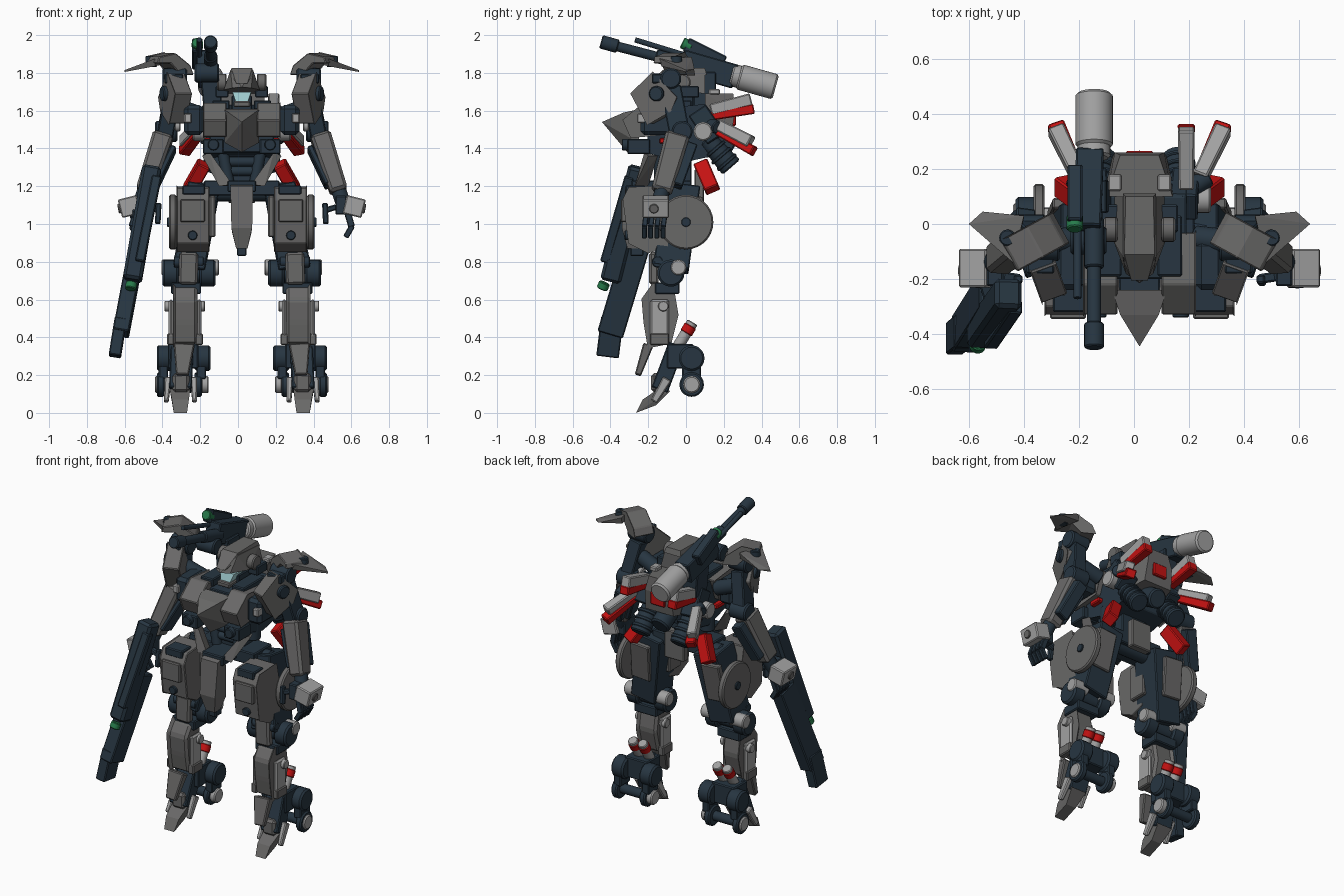
import bpy, bmesh, math
from mathutils import Vector, Matrix

if "Cube" in bpy.data.objects:
    bpy.data.objects.remove(bpy.data.objects["Cube"])

CX = 0.02  # symmetry plane of the body


def mat(name, c):
    m = bpy.data.materials.new(name)
    m.diffuse_color = (*c, 1)
    m.use_nodes = True
    m.node_tree.nodes["Principled BSDF"].inputs["Base Color"].default_value = m.diffuse_color
    return m


DARK = mat("dark_blue", (.02, .036, .053))
GREY = mat("mid_grey", (.14, .138, .136))
LIGHT = mat("light_grey", (.36, .36, .36))
RED = mat("red", (.55, .006, .006))
GREEN = mat("green", (.02, .2, .07))
CYAN = mat("visor", (.35, .6, .62))


def emit(name, bm, m, mirror, bevel=0, smooth=False):
    if bevel:
        bmesh.ops.bevel(bm, geom=bm.edges[:], offset=bevel, segments=1, affect='EDGES', clamp_overlap=True)
    for s in (1, -1) if mirror else (1,):
        b = bm.copy()
        bmesh.ops.transform(b, matrix=Matrix.Translation((CX, 0, 0)) @ Matrix.Diagonal((s, 1, 1, 1)), verts=b.verts)
        bmesh.ops.recalc_face_normals(b, faces=b.faces)
        me = bpy.data.meshes.new(name)
        b.to_mesh(me)
        b.free()
        me.materials.append(m)
        if smooth:
            me.shade_smooth()
            me.set_sharp_from_angle(angle=math.radians(35))
        tag = ("_left" if s > 0 else "_right") if mirror else ""
        bpy.context.collection.objects.link(bpy.data.objects.new(name + tag, me))
    bm.free()


def frame(p0, p1):
    p0, p1 = Vector(p0), Vector(p1)
    d = (p1 - p0).normalized()
    a = Vector((0, 1, 0)) if abs(d.x) > .9 else Vector((1, 0, 0))
    u = (a - d * a.dot(d)).normalized()
    return p0, p1, u, d.cross(u)


def beam(name, p0, p1, w, d, m, mirror=True, taper=1, bevel=.006):
    # box running from p0 to p1, w across and d deep, end scaled by taper
    p0, p1, u, v = frame(p0, p1)
    bm = bmesh.new()
    rings = [[bm.verts.new(p + u * (w * k / 2 * i) + v * (d * k / 2 * j))
              for i, j in ((-1, -1), (1, -1), (1, 1), (-1, 1))] for p, k in ((p0, 1), (p1, taper))]
    bm.faces.new(rings[0])
    bm.faces.new(rings[1])
    for i in range(4):
        bm.faces.new((rings[0][i], rings[0][i - 1], rings[1][i - 1], rings[1][i]))
    emit(name, bm, m, mirror, bevel)


def box(name, c, s, m, mirror=True, bevel=.006):
    h = Vector((0, 0, s[2] / 2))
    beam(name, Vector(c) - h, Vector(c) + h, s[0], s[1], m, mirror, 1, bevel)


def cyl(name, p0, p1, r, m, mirror=True, r2=None, n=20):
    p0, p1, u, v = frame(p0, p1)
    bm = bmesh.new()
    ch = min(r * .15, (p1 - p0).length * .2)
    d = (p1 - p0).normalized() * ch
    r2 = r if r2 is None else r2
    ang = [2 * math.pi * i / n for i in range(n)]
    rings = [[bm.verts.new(p + (u * math.cos(a) + v * math.sin(a)) * q) for a in ang]
             for p, q in ((p0, r - ch), (p0 + d, r), (p1 - d, r2), (p1, r2 - ch * r2 / r))]
    bm.faces.new(rings[0])
    bm.faces.new(rings[-1])
    for a, b in zip(rings, rings[1:]):
        for i in range(n):
            bm.faces.new((a[i], a[i - 1], b[i - 1], b[i]))
    emit(name, bm, m, mirror, 0, True)


def prism(name, prof, axis, a, b, m, mirror=True, bevel=.005, yaw=0):
    # 2D profile in the plane across the axis, extruded from a to b
    put = {'x': lambda p, t: (t, p[0], p[1]), 'y': lambda p, t: (p[0], t, p[1]), 'z': lambda p, t: (*p, t)}[axis]
    bm = bmesh.new()
    f = [[bm.verts.new(put(p, t)) for p in prof] for t in (a, b)]
    bm.faces.new(f[0])
    bm.faces.new(f[1])
    for i in range(len(prof)):
        bm.faces.new((f[0][i], f[0][i - 1], f[1][i - 1], f[1][i]))
    c = sum((v.co for v in bm.verts), Vector()) / len(bm.verts)
    bmesh.ops.rotate(bm, verts=bm.verts, cent=c, matrix=Matrix.Rotation(yaw, 3, 'Z'))
    emit(name, bm, m, mirror, bevel)


def hull(name, pts, m, mirror=False, sym=True):
    # convex solid; sym adds each point reflected in x
    bm = bmesh.new()
    for x, y, z in pts:
        bm.verts.new((x, y, z))
        if sym and x:
            bm.verts.new((-x, y, z))
    bmesh.ops.convex_hull(bm, input=bm.verts[:])
    bmesh.ops.dissolve_limit(bm, angle_limit=.02, verts=bm.verts[:], edges=bm.edges[:])
    emit(name, bm, m, mirror)


# Legs: thigh, hip disc, knee, shin
beam("thigh_core", (.2, -.02, 1.2), (.28, -.08, .76), .17, .19, DARK)
prism("thigh_armour", [(-.33, 1.13), (-.3, 1.19), (-.13, 1.2), (-.1, 1.05), (-.1, .88), (-.2, .85), (-.3, .9)], 'x', .17, .345, GREY)
box("thigh_front_panel", (.26, -.33, 1.07), (.13, .03, .12), GREY)
box("thigh_top_block", (.255, -.27, 1.18), (.12, .1, .05), DARK)
cyl("thigh_bolt", (.26, -.325, .94), (.26, -.28, .94), .025, DARK)
box("thigh_inner_plate", (.155, -.12, 1.04), (.03, .12, .22), GREY)
cyl("hip_disc", (.345, 0, 1.01), (.385, 0, 1.01), .145, GREY, n=28)
cyl("hip_disc_hub", (.38, 0, 1.01), (.395, 0, 1.01), .025, DARK)
beam("thigh_rear_plate", (.25, .075, 1.14), (.27, .03, .9), .13, .04, GREY)
cyl("knee_axle", (.15, -.08, .74), (.41, -.08, .74), .05, DARK)
for i, x in enumerate((.14, .335)):
    cyl(f"knee_roller_{i}", (x, -.08, .74), (x + .085, -.08, .74), .072, DARK)
    cyl(f"knee_cap_{i}", (x - .02, -.04, .77), (x + .09, -.04, .77), .042, LIGHT)
beam("knee_guard", (.28, -.17, .85), (.285, -.17, .68), .1, .05, GREY, bevel=.012)
cyl("knee_front_bar", (.2, -.15, .8), (.36, -.15, .8), .03, DARK)
prism("shin_armour", [(-.22, .6), (-.17, .67), (-.08, .67), (-.055, .52), (-.09, .38), (-.19, .36), (-.21, .48)], 'x', .235, .365, GREY, bevel=.015)
box("shin_collar", (.295, -.1, .66), (.16, .13, .06), DARK)
for i, x in enumerate((.215, .365)):
    box(f"shin_side_{i}", (x + .01, -.14, .5), (.025, .1, .2), LIGHT, bevel=.01)
    box(f"shin_foot_{i}", (x + .01, -.14, .39), (.04, .1, .06), GREY)
    cyl(f"shin_roller_{i}", (x - .02, -.12, .565), (x + .045, -.12, .565), .028, LIGHT)
    cyl(f"calf_piston_{i}", (.265 + .07 * i, -.05, .34), (.265 + .07 * i, .035, .48), .03, LIGHT)
    cyl(f"calf_band_{i}", (.265 + .07 * i, .0, .422), (.265 + .07 * i, .025, .463), .034, RED)
# Ankles and feet
box("ankle_block", (.31, -.03, .3), (.16, .14, .13), DARK)
for i, x in enumerate((.165, .365)):
    cyl(f"ankle_wheel_{i}", (x, .03, .29), (x + .085, .03, .29), .068, DARK)
    cyl(f"heel_wheel_{i}", (x + .045, .03, .15), (x + .085, .03, .15), .065, DARK)
    cyl(f"heel_hub_{i}", (x + .01 + .045 * i, .03, .15), (x + .05 + .045 * i, .03, .15), .045, LIGHT)
    box(f"heel_strut_{i}", (x + .05, .03, .22), (.05, .1, .08), DARK)
    beam(f"side_toe_{i}", (.255 + .135 * i, -.1, .18), (.25 + .15 * i, -.17, .06), .035, .05, LIGHT, taper=.7)
cyl("heel_axle", (.21, .03, .15), (.45, .03, .15), .03, DARK)
beam("foot_core", (.315, -.05, .36), (.325, -.14, .12), .12, .09, DARK)
beam("ankle_guard", (.305, -.2, .36), (.315, -.255, .2), .11, .055, GREY, taper=.6)
hull("toe_blade", [(.29, -.265, 0), (.36, -.265, 0), (.28, -.23, .07), (.37, -.23, .07), (.27, -.12, .145),
                   (.385, -.12, .145), (.275, -.085, .115), (.38, -.085, .115), (.29, -.16, .04), (.36, -.16, .04)], GREY, True, False)
box("foot_top", (.322, -.15, .16), (.09, .07, .1), GREY, bevel=.015)

# Pelvis and waist
box("pelvis", (0, -.06, 1.19), (.4, .18, .08), DARK, False)
cyl("hip_axle", (-.25, -.04, 1.17), (.25, -.04, 1.17), .05, DARK, False)
box("waist", (0, -.05, 1.3), (.18, .16, .2), DARK, False)
hull("crotch_plate", [(.06, -.32, 1.2), (.055, -.34, .98), (.03, -.31, .87), (.06, -.24, 1.22), (.05, -.22, .95), (.03, -.25, .87)], GREY)
box("crotch_tip", (0, -.26, .88), (.05, .07, .1), DARK, False)
box("crotch_mount", (0, -.2, 1.2), (.15, .18, .06), DARK, False)
hull("hip_front_panel", [(.05, -.27, 1.21), (.12, -.27, 1.2), (.21, -.2, 1.36), (.17, -.22, 1.38), (.07, -.2, 1.2), (.19, -.15, 1.36)], GREY, True, False)
cyl("abdomen_piston", (.1, -.14, 1.38), (.07, -.14, 1.22), .03, DARK)
cyl("waist_side", (.13, -.06, 1.4), (.13, -.06, 1.28), .045, DARK)
box("rear_skirt", (0, .07, 1.2), (.14, .05, .18), GREY, False)
for i in range(3):
    cyl(f"abdomen_rib_{i}", (-.1, -.13, 1.28 + .05 * i), (.1, -.13, 1.28 + .05 * i), .025, DARK, False)

# Torso
prism("torso_core", [(-.2, 1.6), (.1, 1.63), (.16, 1.55), (.12, 1.36), (-.02, 1.33), (-.2, 1.38)], 'x', -.17, .17, DARK, False)
hull("chest_prow", [(.1, -.24, 1.61), (.09, -.25, 1.43), (0, -.445, 1.54), (0, -.31, 1.38), (.07, -.33, 1.59)], GREY)
prism("chest_side", [(-.33, 1.55), (-.22, 1.64), (-.03, 1.62), (-.08, 1.48), (-.29, 1.46)], 'x', .08, .205, GREY)
box("chest_vent", (.15, -.25, 1.41), (.11, .12, .08), DARK)
cyl("chest_port", (.15, -.34, 1.42), (.15, -.25, 1.42), .03, DARK)
box("chest_flank", (.255, -.15, 1.55), (.1, .18, .16), DARK, bevel=.02)
box("flank_band", (.285, -.18, 1.56), (.04, .16, .05), LIGHT)
box("rib_red", (.1, -.1, 1.44), (.2, .08, .03), RED)
box("collar", (.11, -.08, 1.63), (.09, .22, .05), DARK)
# Head
box("neck", (0, -.03, 1.64), (.11, .14, .08), DARK, False)
hull("helmet", [(.06, -.12, 1.815), (.06, .1, 1.8), (.09, .1, 1.69), (.095, -.06, 1.71), (.05, -.18, 1.72), (0, -.215, 1.725)], GREY)
hull("helmet_crest", [(.055, -.11, 1.825), (.05, .1, 1.825), (.06, -.13, 1.79), (.06, .11, 1.79), (.03, -.205, 1.745)], GREY)
hull("visor", [(.05, -.14, 1.7), (.03, -.16, 1.64), (.05, -.05, 1.69), (.03, -.05, 1.64)], CYAN)
box("chin", (0, -.14, 1.635), (.09, .08, .03), GREY, False)
cyl("ear_pod", (.08, -.02, 1.75), (.13, -.02, 1.75), .045, GREY)
box("ear_block", (.105, .02, 1.7), (.07, .1, .06), DARK)

# Backpack, thrusters and fins
hull("backpack", [(.12, .1, 1.69), (.07, .25, 1.69), (.13, .1, 1.45), (.1, .24, 1.47), (.09, .26, 1.6)], GREY)
box("backpack_red", (0, .245, 1.56), (.1, .04, .08), RED, False)
cyl("backpack_nozzle", (0, .14, 1.44), (0, .24, 1.38), .06, DARK, False)
beam("backpack_side", (.16, .06, 1.6), (.17, .16, 1.45), .1, .11, DARK)
cyl("thruster", (.14, .11, 1.45), (.14, .24, 1.3), .05, DARK, r2=.06)
for i in range(3):
    cyl(f"thruster_ring_{i}", (.14, .15 + .03 * i, 1.404 - .035 * i), (.14, .162 + .03 * i, 1.39 - .035 * i), .064, DARK)
# wedge fins: grey upper shell over a red lower half, deepening to the tip
for n, a, b in (("upper_fin", (.17, .13, 1.58), (.17, .36, 1.635)), ("outer_fin", (.22, .17, 1.5), (.305, .36, 1.41))):
    a, b = Vector(a), Vector(b)
    beam(n + "_shell", a + Vector((0, 0, .025)), b + Vector((0, -.015, .025)), .055, .06, LIGHT, taper=1.1)
    beam(n + "_red", a - Vector((0, 0, .01)), b - Vector((0, 0, .025)), .052, .045, RED, taper=1.2)
beam("lower_fin", (.2, .08, 1.32), (.28, .14, 1.18), .07, .08, RED)
cyl("fin_joint", (.17, .12, 1.53), (.25, .17, 1.51), .035, DARK)
cyl("fin_hub", (.19, .09, 1.49), (.26, .09, 1.49), .05, LIGHT)
box("spine_plug", (.09, .15, 1.7), (.05, .06, .03), LIGHT)

# Arms: shoulder, pauldron blade, upper arm, forearm
cyl("shoulder_joint", (.2, -.05, 1.57), (.37, -.07, 1.63), .045, DARK)
prism("pauldron_cap", [(.27, 1.79), (.29, 1.84), (.38, 1.905), (.48, 1.885), (.49, 1.85), (.41, 1.85), (.35, 1.79)], 'y', -.13, .0, GREY, yaw=-.5)
hull("pauldron_blade", [(.42, .03, 1.885), (.46, -.14, 1.875), (.62, 0, 1.815), (.57, .045, 1.82), (.42, .02, 1.845),
                        (.46, -.13, 1.835), (.62, 0, 1.805)], GREY, True, False)
cyl("pauldron_bolt", (.48, -.05, 1.83), (.48, -.05, 1.89), .03, DARK)
cyl("shoulder_hub", (.29, -.08, 1.77), (.42, -.08, 1.77), .055, DARK)
box("shoulder_pin", (.36, -.14, 1.77), (.1, .08, .05), DARK)
prism("upper_arm_shell", [(-.28, 1.69), (-.16, 1.8), (-.03, 1.67), (-.06, 1.6), (-.19, 1.53)], 'x', .305, .405, GREY, yaw=-.35)
cyl("upper_arm_disc", (.395, -.15, 1.69), (.425, -.16, 1.69), .04, DARK)
beam("upper_arm_core", (.36, -.08, 1.72), (.41, -.03, 1.46), .085, .11, DARK)
cyl("elbow", (.34, -.02, 1.49), (.46, -.02, 1.49), .055, DARK)
cyl("elbow_cap", (.325, -.06, 1.52), (.355, -.06, 1.52), .03, LIGHT)
beam("forearm_shell", (.415, -.045, 1.47), (.515, -.13, 1.17), .11, .13, GREY, taper=.85, bevel=.015)
beam("forearm_rear", (.41, .03, 1.42), (.5, -.05, 1.2), .075, .06, DARK)
beam("forearm_inner", (.36, -.05, 1.4), (.455, -.12, 1.2), .03, .1, DARK)
# Hands
cyl("wrist", (.51, -.12, 1.19), (.54, -.15, 1.1), .04, DARK)
beam("hand_block", (.545, -.16, 1.105), (.645, -.16, 1.08), .14, .1, LIGHT)
box("hand_palm", (.525, -.17, 1.1), (.06, .11, .1), DARK)
cyl("hand_bolt", (.63, -.17, 1.085), (.655, -.17, 1.08), .025, GREY)
for i in range(4):
    y = -.21 + .033 * i
    beam(f"finger_{i}_base", (.56, y, 1.06), (.582, y - .01, .985), .035, .028, DARK, bevel=.004)
    beam(f"finger_{i}_tip", (.585, y - .01, .99), (.55, y - .01, .93), .03, .026, DARK, bevel=.004)
beam("thumb", (.5, -.19, 1.09), (.435, -.2, 1.07), .035, .03, DARK)
beam("thumb_tip", (.44, -.2, 1.11), (.445, -.21, 1.0), .03, .03, DARK)

# Hand-held rifle on the right side
beam("rifle_body", (-.475, -.25, 1.3), (-.58, -.4, .7), .1, .11, DARK, False, bevel=.015)
beam("rifle_rail", (-.45, -.3, 1.25), (-.54, -.43, .8), .05, .05, DARK, False)
beam("rifle_barrel", (-.54, -.24, .95), (-.64, -.4, .42), .085, .14, DARK, False)
beam("rifle_muzzle", (-.64, -.39, .5), (-.672, -.415, .3), .065, .12, DARK, False)
cyl("rifle_lens", (-.583, -.43, .69), (-.59, -.445, .655), .03, GREEN, False)
beam("rifle_grip", (-.57, -.17, 1.06), (-.53, -.3, 1.03), .05, .06, DARK, False)

# Shoulder cannon
for n, y0, z0, y1, z1, r in (("barrel", -.44, 1.96, .02, 1.84, .026), ("muzzle", -.45, 1.965, -.36, 1.94, .036), ("sleeve", -.16, 1.89, .02, 1.84, .036)):
    cyl("cannon_" + n, (-.165, y0, z0), (-.165, y1, z1), r, DARK, False)
beam("cannon_body", (-.19, -.02, 1.86), (-.18, .26, 1.78), .1, .13, DARK, False)
beam("cannon_scope", (-.235, .0, 1.95), (-.235, .2, 1.85), .055, .08, DARK, False)
cyl("scope_lens", (-.235, -.02, 1.96), (-.235, .03, 1.935), .03, GREEN, False)
cyl("side_barrel", (-.225, -.27, 1.975), (-.225, .04, 1.88), .014, DARK, False)
cyl("cannon_drum", (-.165, .28, 1.78), (-.165, .475, 1.725), .068, LIGHT, False, n=28)
cyl("cannon_drum_neck", (-.165, .24, 1.79), (-.165, .29, 1.777), .06, LIGHT, False)
beam("cannon_mount", (-.17, .1, 1.8), (-.15, .1, 1.58), .1, .12, DARK, False)
cyl("cannon_pivot", (-.25, -.06, 1.8), (-.12, -.06, 1.8), .05, DARK, False)
